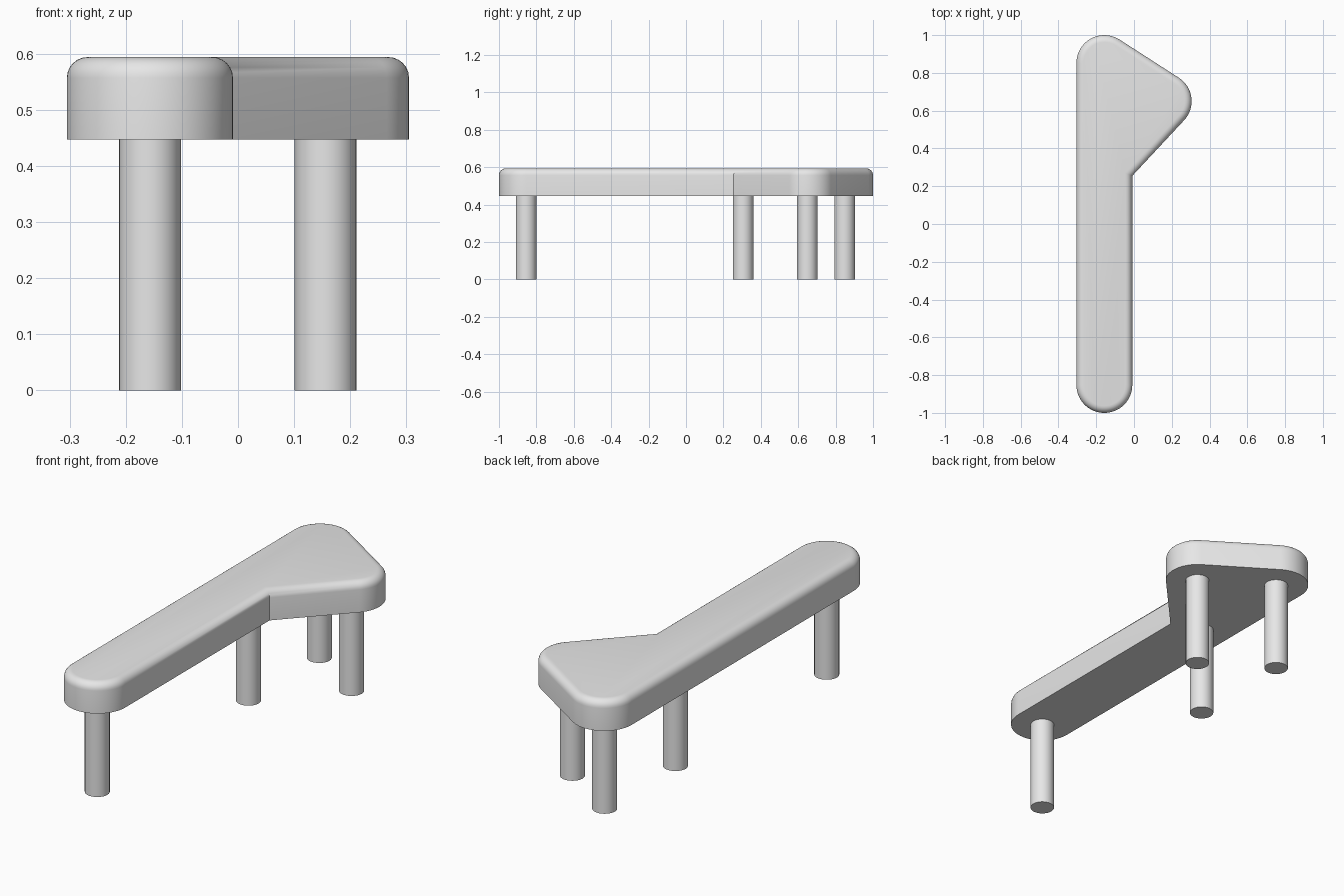
import bpy, bmesh, math
from mathutils import Vector

cube = bpy.data.objects.get("Cube")
if cube:
    bpy.data.objects.remove(cube, do_unlink=True)

grey = bpy.data.materials.new("light grey")
grey.use_nodes = True
grey.diffuse_color = (0.8, 0.8, 0.8, 1)
grey.node_tree.nodes["Principled BSDF"].inputs["Base Color"].default_value = (0.8, 0.8, 0.8, 1)

R = 0.148            # corner radius of the seat
SEAT_Z, TOP_Z = 0.447, 0.594
FRONT, SIDE, BACK = Vector((-0.157, -0.852)), Vector((0.157, 0.65)), Vector((-0.157, 0.852))


def finish(obj):
    obj.data.materials.append(grey)
    bpy.ops.object.select_all(action='DESELECT')
    obj.select_set(True)
    bpy.context.view_layer.objects.active = obj
    bpy.ops.object.shade_smooth_by_angle(angle=math.radians(35))


def arc(center, start, end, steps=20):
    """Points of a rounded corner, angles in radians."""
    angles = [start + (end - start) * i / steps for i in range(steps + 1)]
    return [center + R * Vector((math.cos(a), math.sin(a))) for a in angles]


# Seat outline: rounded front end, notch, side corner and back corner
notch = Vector((FRONT.x + R, 0.255))
to_side = SIDE - notch
lower = math.atan2(to_side.y, to_side.x) - math.acos(R / to_side.length) - math.pi
lower = math.atan2(-to_side.y, -to_side.x) + math.acos(R / to_side.length)
edge = BACK - SIDE
upper = math.atan2(edge.y, edge.x) - math.pi / 2
outline = arc(FRONT, -math.pi, 0, 32) + [notch]
outline += arc(SIDE, math.remainder(lower, math.tau), upper)
outline += arc(BACK, upper, math.pi)

# Seat slab with a rounded top rim and a sharp underside
bm = bmesh.new()
base = bm.faces.new([bm.verts.new((p.x, p.y, SEAT_Z)) for p in outline])
top = bmesh.ops.extrude_face_region(bm, geom=[base], use_keep_orig=True)["geom"]
bmesh.ops.translate(bm, verts=[v for v in top if isinstance(v, bmesh.types.BMVert)],
                    vec=(0, 0, TOP_Z - SEAT_Z))
bmesh.ops.recalc_face_normals(bm, faces=bm.faces)
rim = [e for e in bm.edges if all(v.co.z > TOP_Z - 0.001 for v in e.verts)]
bmesh.ops.bevel(bm, geom=rim, offset=0.037, segments=6, profile=0.5, affect='EDGES')
bmesh.ops.recalc_face_normals(bm, faces=bm.faces)
mesh = bpy.data.meshes.new("seat")
bm.to_mesh(mesh)
bm.free()
seat = bpy.data.objects.new("seat", mesh)
bpy.context.collection.objects.link(seat)
finish(seat)

# Four round legs
legs = {"front_leg": (-0.157, -0.855), "middle_leg": (-0.157, 0.305),
        "side_leg": (0.156, 0.648), "back_leg": (-0.157, 0.848)}
for name, (x, y) in legs.items():
    bpy.ops.mesh.primitive_cylinder_add(vertices=32, radius=0.055, depth=SEAT_Z,
                                        location=(x, y, SEAT_Z / 2))
    leg = bpy.context.object
    leg.name = name
    finish(leg)
